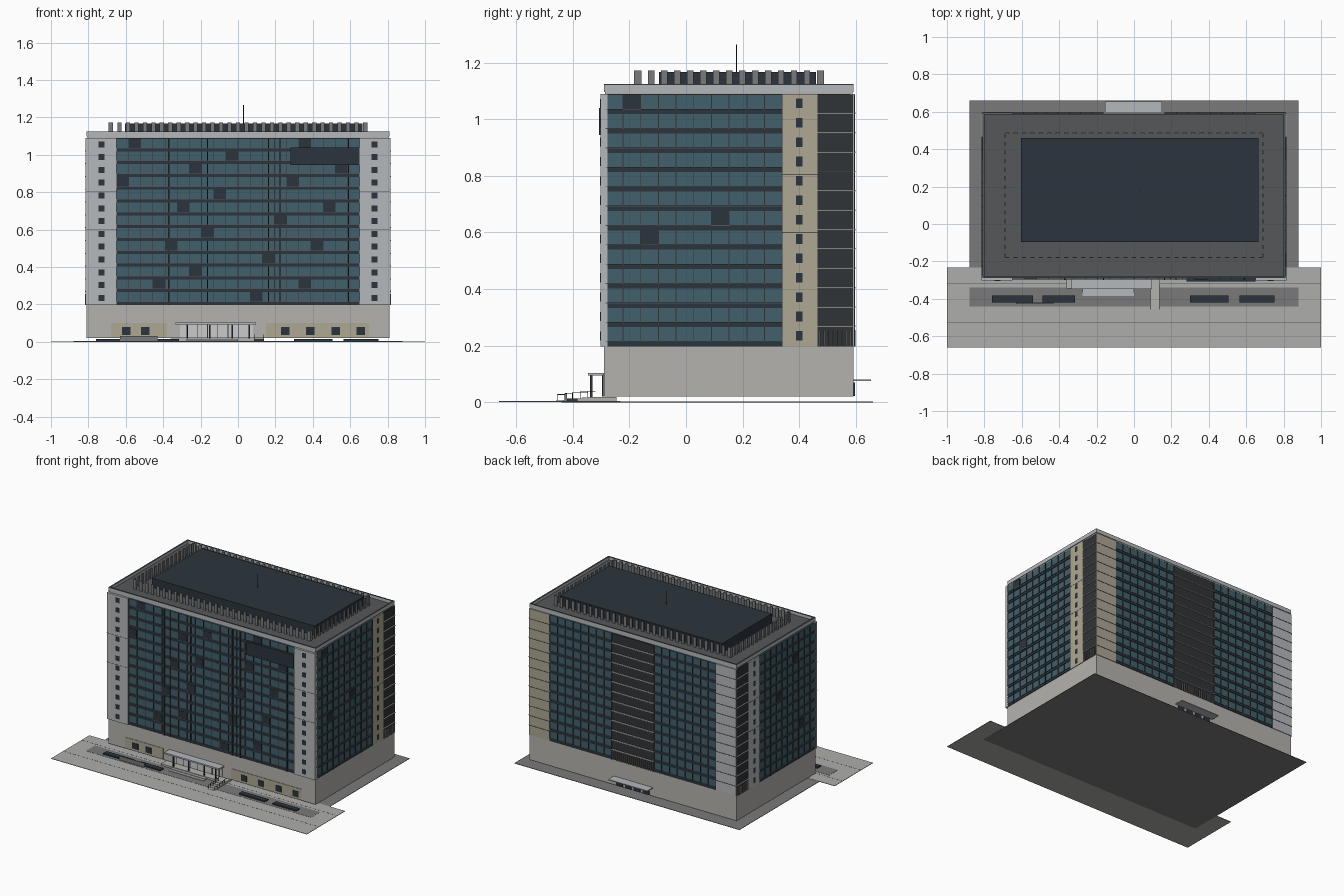
import bpy, bmesh

if "Cube" in bpy.data.objects:
    bpy.data.objects.remove(bpy.data.objects["Cube"])

def mat(name, r, g, b):
    m = bpy.data.materials.new(name)
    m.diffuse_color = (r, g, b, 1)
    m.use_nodes = True
    m.node_tree.nodes["Principled BSDF"].inputs["Base Color"].default_value = m.diffuse_color
    return m

GLASS = mat("glass", 0.055, 0.115, 0.145)
DARK = mat("dark_panel", 0.024, 0.034, 0.045)
CHAR = mat("charcoal", 0.03, 0.033, 0.037)
BEIGE = mat("beige_stone", 0.42, 0.385, 0.29)
PALE = mat("pale_panel", 0.46, 0.48, 0.50)
STONE = mat("podium_stone", 0.46, 0.45, 0.42)
DECK = mat("deck_grey", 0.09, 0.095, 0.1)
ASPHALT = mat("asphalt", 0.19, 0.195, 0.19)
PAVE = mat("paving", 0.42, 0.42, 0.41)
TRIM = mat("light_trim", 0.55, 0.56, 0.56)

def boxes(name, items, material):
    """One object made from boxes (x0, x1, y0, y1, z0, z1)."""
    bm = bmesh.new()
    for x0, x1, y0, y1, z0, z1 in items:
        vs = bmesh.ops.create_cube(bm, size=1)["verts"]
        for v in vs:
            v.co = ((x0 + x1) / 2 + v.co.x * (x1 - x0),
                    (y0 + y1) / 2 + v.co.y * (y1 - y0),
                    (z0 + z1) / 2 + v.co.z * (z1 - z0))
    me = bpy.data.meshes.new(name)
    bm.to_mesh(me)
    bm.free()
    ob = bpy.data.objects.new(name, me)
    bpy.context.collection.objects.link(ob)
    me.materials.append(material)
    return ob

# Main dimensions
X, Y0, Y1 = 0.81, -0.29, 0.592
Z0, Z1, FLOORS = 0.197, 1.087, 13
H = (Z1 - Z0) / FLOORS

def on(side, u0, u1, n0, n1, z0, z1):
    """Box on a facade: u along the wall, n outwards from it."""
    return {"front": (u0, u1, Y0 - n1, Y0 - n0, z0, z1),
            "back": (u0, u1, Y1 + n0, Y1 + n1, z0, z1),
            "right": (X + n0, X + n1, u0, u1, z0, z1),
            "left": (-X - n1, -X - n0, u0, u1, z0, z1)}[side]

def curtain_wall(side, tag, u0, u1, cols, dark=()):
    """Glass field with spandrels, mullions and a few dark panes."""
    n = f"{side}_{tag}"
    w = (u1 - u0) / cols
    boxes(n + "_glass", [on(side, u0, u1, -0.012, 0, Z0, Z1)], GLASS)
    boxes(n + "_spandrels", [on(side, u0, u1, 0, 0.004, Z0 + i * H, Z0 + i * H + 0.016)
                             for i in range(FLOORS)], DARK)
    boxes(n + "_sills", [on(side, u0, u1, 0, 0.006, Z0 + i * H + 0.016, Z0 + i * H + 0.0185)
                         for i in range(FLOORS)], DECK)
    boxes(n + "_mullions", [on(side, u0 + i * w - 0.0015, u0 + i * w + 0.0015, 0, 0.005, Z0, Z1)
                            for i in range(cols + 1)], CHAR)
    if dark:
        boxes(n + "_dark_panes", [on(side, u0 + c * w, u0 + (c + 1) * w * 1.0, 0, 0.0055,
                                     Z0 + f * H + 0.008, Z0 + (f + 1) * H) for f, c in dark], DARK)

def pier(side, tag, u0, u1, material, out=0.004, window=None):
    """Solid strip with floor joints and optional stacked windows."""
    n = f"{side}_{tag}"
    boxes(n + "_pier", [on(side, u0, u1, -0.012, out, Z0, Z1 + 0.003)], material)
    if window:
        c, w, h = window
        boxes(n + "_windows", [on(side, c - w / 2, c + w / 2, out - 0.002, out + 0.002,
                                  Z0 + (i + .55) * H - h / 2, Z0 + (i + .55) * H + h / 2)
                               for i in range(FLOORS)], DARK)
        boxes(n + "_joints", [on(side, u0, u1, out, out + 0.001, z - 0.001, z + 0.001)
                              for z in (0.6, 0.805)], DECK)
    else:
        boxes(n + "_joints", [on(side, u0, u1, out, out + 0.002, Z0 + i * H - 0.001, Z0 + i * H + 0.002)
                              for i in range(1, FLOORS)], DECK)

def dark_bay(side, tag, u0, u1):
    """Recessed dark bay with light floor edges and ground louvres."""
    n = f"{side}_{tag}"
    boxes(n + "_bay", [on(side, u0, u1, -0.012, 0, Z0, Z1)], CHAR)
    boxes(n + "_floor_edges", [on(side, u0, u1, 0, 0.007, Z0 + i * H, Z0 + i * H + 0.005)
                               for i in range(1, FLOORS)], TRIM)
    k = max(6, round((u1 - u0) / 0.016))
    boxes(n + "_louvres", [on(side, u0 + (i + .5) * (u1 - u0) / k - 0.002,
                              u0 + (i + .5) * (u1 - u0) / k + 0.002, 0, 0.007, Z0, Z0 + H * .85)
                           for i in range(k)], ASPHALT)

# Ground: base plate, plaza, lane strip, paving seams
boxes("base_plate", [(-0.88, 0.88, -0.44, 0.66, 0, 0.003)], ASPHALT)
boxes("plaza", [(-1, 1, -0.66, -0.232, 0.001, 0.004)], PAVE)
boxes("lane_strip", [(-0.88, 0.88, -0.44, -0.34, 0.003, 0.005)], ASPHALT)
boxes("paving_seams", [(-1, 1, y - 0.001, y + 0.001, 0.003, 0.0045) for y in (-0.32, -0.525)], DECK)

# Podium and tower core
boxes("podium", [(-X, X, Y0, Y1, 0.02, Z0)], STONE)
boxes("tower_core", [(-X + 0.01, X - 0.01, Y0 + 0.01, Y1 - 0.01, Z0, Z1 + 0.01)], CHAR)

# Front facade
FRONT_DARK = [(12, 1), (12, 15), (11, 9), (10, 6), (10, 18), (9, 14), (9, 0), (8, 8), (7, 5), (7, 17),
              (6, 13), (5, 7), (4, 4), (4, 16), (3, 12), (2, 6), (1, 3), (1, 15), (0, 11)]
curtain_wall("front", "main", -0.65, 0.65, 20, FRONT_DARK)
for s, tag in ((-1, "left"), (1, "right")):
    a, b = sorted((s * 0.65, s * 0.815))
    pier("front", tag, a, b, PALE, 0.012, (s * 0.73, 0.03, 0.032))
boxes("front_blank_board", [on("front", 0.28, 0.65, 0, 0.018, 0.945, 1.04)], DARK)
boxes("front_heavy_mullions", [on("front", x - 0.003, x + 0.003, 0, 0.009, Z0, Z1)
                               for x in (-0.163, 0.163, 0.225, -0.37, 0.59)], CHAR)

# Side facades
for side, m, dark in (("right", BEIGE, [(12, 1), (6, 6), (5, 2)]), ("left", PALE, [(10, 3), (7, 6), (3, 2)])):
    curtain_wall(side, "main", -0.285, 0.34, 10, dark)
    pier(side, "stair", 0.34, 0.465, m, 0.004, (0.40, 0.022, 0.034))
    dark_bay(side, "rear", 0.465, 0.59)

# Back facade
pier("back", "beige", 0.65, X, BEIGE)
pier("back", "pale", -X, -0.65, PALE)
curtain_wall("back", "east", 0.165, 0.65, 8)
curtain_wall("back", "west", -0.65, -0.165, 8)
dark_bay("back", "middle", -0.165, 0.165)

# Roof: cornice, deck, parapet, plant room, fin screen, mast
boxes("cornice", [(-X + .005, X - .005, Y0 + .003, Y1 - .003, Z1 + 0.003, 1.099)], STONE)
boxes("roof_deck", [(-X + .01, X - .01, Y0 + .01, Y1 - .01, 1.097, 1.102)], DECK)
t = 0.01
boxes("parapet", [(-X, X, Y0, Y0 + t, 1.097, 1.122), (-X, X, Y1 - t, Y1, 1.097, 1.122),
                  (-X, -X + t, Y0, Y1, 1.097, 1.122), (X - t, X, Y0, Y1, 1.097, 1.122)], PALE)
boxes("parapet_cap", [(-X, X, Y0, Y0 + t, 1.121, 1.124), (-X, X, Y1 - t, Y1, 1.121, 1.124),
                      (-X, -X + t, Y0, Y1, 1.121, 1.124), (X - t, X, Y0, Y1, 1.121, 1.124)], DECK)
boxes("plant_room", [(-0.605, 0.665, -0.095, 0.46, 1.1, 1.168)], DARK)
fins = []
FX, FY0, FY1 = 0.69, -0.18, 0.485
for i in range(31):
    x = -FX + 0.011 + i * (2 * FX - 0.022) / 30
    fins += [(x - .011, x + .011, y - .003, y + .003, 1.1, 1.172) for y in (FY0, FY1)]
for i in range(15):
    y = FY0 + 0.011 + i * (FY1 - FY0 - 0.022) / 14
    fins += [(x - .003, x + .003, y - .011, y + .011, 1.1, 1.172) for x in (-FX, FX)]
boxes("screen_fins", fins, ASPHALT)
boxes("mast", [(0.028, 0.032, 0.176, 0.18, 1.16, 1.265)], CHAR)

# Podium front: beige cladding, windows, glazed entrance
boxes("front_cladding", [on("front", a, b, 0, 0.003, 0.022, 0.1)
                         for a, b in ((-0.68, -0.38), (0.15, 0.7))], BEIGE)
boxes("podium_windows", [on("front", x - .023, x + .023, 0, 0.006, 0.037, 0.078)
                         for x in (-0.597, -0.495, 0.252, 0.387, 0.522, 0.657)], DARK)
boxes("entrance_wall", [on("front", -0.31, 0.08, 0, 0.003, 0.02, 0.094)], TRIM)
boxes("entrance_frames", [on("front", -0.275 + i * 0.055, -0.271 + i * 0.055, 0, 0.006, 0.02, 0.094)
                          for i in range(7)], CHAR)

# Entrance canopy, columns, landing, steps
boxes("entrance_canopy", [(-0.335, 0.095, -0.347, Y0, 0.094, 0.104)], PALE)
boxes("canopy_columns", [(x - .004, x + .004, -0.339, -0.331, 0.018, 0.095)
                         for x in (-0.27, -0.15, -0.03, 0.06)], CHAR)
boxes("landing", [(-0.36, 0.14, -0.345, -0.245, 0.004, 0.018)], STONE)
boxes("steps", [(-0.275, 0, -0.365, -0.345, 0.004, 0.014),
                (-0.275, 0, -0.385, -0.365, 0.004, 0.009)], PALE)

# Ramp with handrails
boxes("ramp", [(0.085, 0.14, -0.46 + i * 0.023, -0.437 + i * 0.023, 0.004, 0.006 + i * 0.0025)
               for i in range(5)], STONE)
rails = []
for x in (0.087, 0.138):
    for i in range(5):
        y, z = -0.455 + i * 0.027, 0.008 + i * 0.003
        rails += [(x - .001, x + .001, y - .001, y + .001, 0.004, z + 0.02),
                  (x - .001, x + .001, y, y + 0.027, z + 0.018, z + 0.0205)]
boxes("ramp_rails", rails, CHAR)

# Planters and low walls on the plaza
boxes("planters", [(a, b, -0.42, -0.383, 0.004, 0.014)
                   for a, b in ((-0.76, -0.54), (-0.49, -0.315), (0.3, 0.505), (0.565, 0.75))], DARK)
boxes("planter_wall", [(-0.63, -0.43, -0.428, -0.42, 0.004, 0.032)], ASPHALT)

# Rear door canopy and doors
boxes("rear_canopy", [on("back", -0.155, 0.15, 0, 0.062, 0.075, 0.081)], PALE)
boxes("rear_doors", [on("back", x - .025, x + .025, 0, 0.006, 0.022, 0.07)
                     for x in (-0.105, -0.035, 0.035, 0.105)], DARK)
